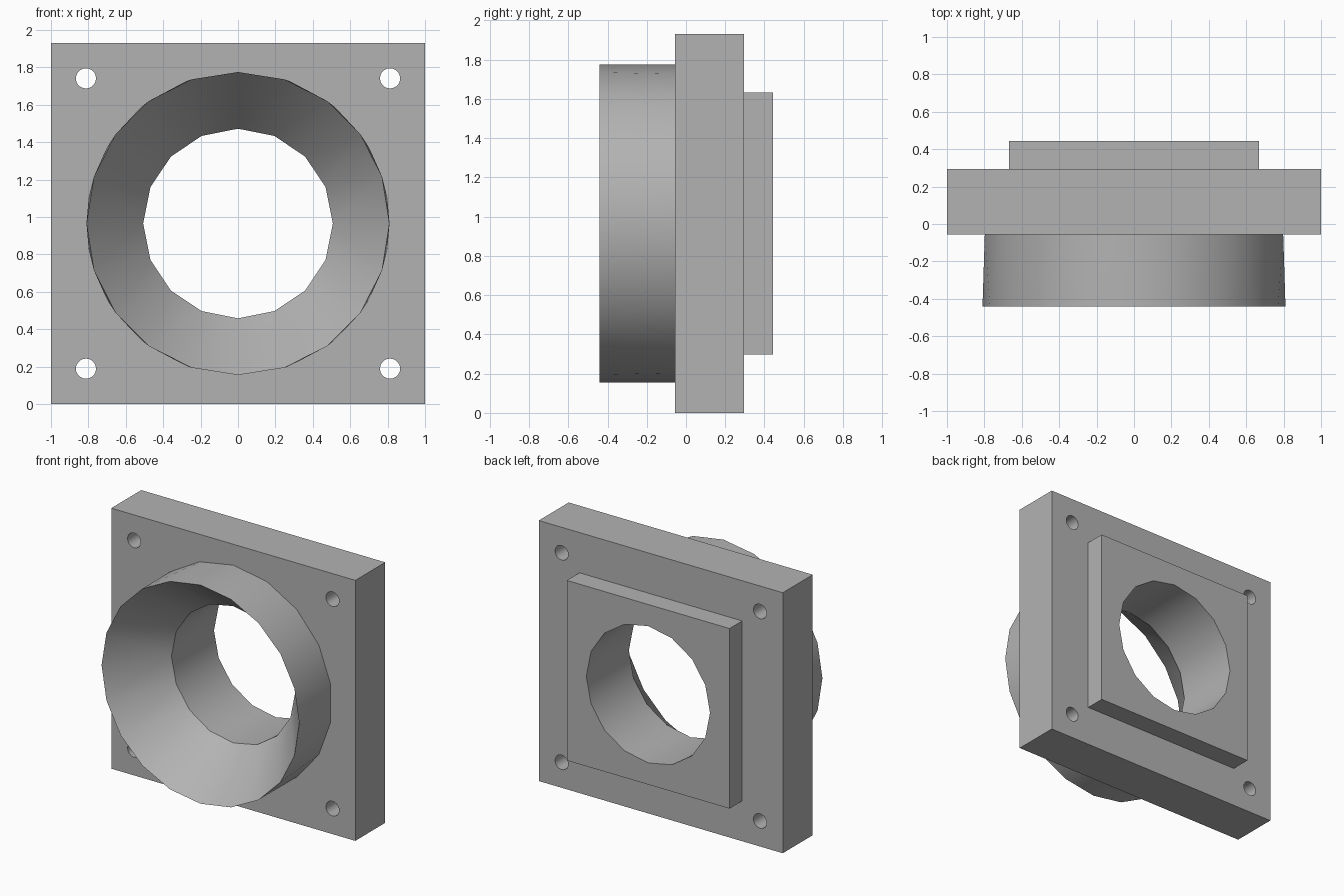
import bpy
import bmesh
from math import sin, cos, pi, radians

cube = bpy.data.objects.get("Cube")
if cube:
    bpy.data.objects.remove(cube, do_unlink=True)

MID_Z = 0.965
FRONT, PLATE_FRONT, PLATE_BACK, BACK = -0.44, -0.055, 0.295, 0.443
FLARE_R, BORE_R, BOLT_R = 0.81, 0.507, 0.054

grey = bpy.data.materials.new("grey_metal")
grey.use_nodes = True
colour = (0.45, 0.45, 0.45, 1)
grey.diffuse_color = colour
grey.node_tree.nodes["Principled BSDF"].inputs["Base Color"].default_value = colour


def make_object(name, bm):
    bmesh.ops.recalc_face_normals(bm, faces=bm.faces)
    mesh = bpy.data.meshes.new(name)
    bm.to_mesh(mesh)
    bm.free()
    mesh.materials.append(grey)
    obj = bpy.data.objects.new(name, mesh)
    bpy.context.collection.objects.link(obj)
    return obj


def ring(bm, radius, sides, y, x=0, z=MID_Z):
    """Closed loop of edges in an xz plane, first corner at the top."""
    verts = [bm.verts.new((x + radius * sin(2 * pi * i / sides), y,
                           z + radius * cos(2 * pi * i / sides)))
             for i in range(sides)]
    return [bm.edges.new((verts[i - 1], verts[i])) for i in range(sides)]


def block(name, half_x, half_z, y0, y1):
    bm = bmesh.new()
    bmesh.ops.create_cube(bm, size=1)
    for v in bm.verts:
        v.co = (v.co.x * 2 * half_x, y0 + (v.co.y + 0.5) * (y1 - y0),
                MID_Z + v.co.z * 2 * half_z)
    return make_object(name, bm)


def drill(target, radius, sides, x=0, z=MID_Z):
    """Cut a straight hole along y."""
    bm = bmesh.new()
    edges = ring(bm, radius, sides, -1, x, z) + ring(bm, radius, sides, 1, x, z)
    bmesh.ops.bridge_loops(bm, edges=edges)
    bmesh.ops.holes_fill(bm, edges=bm.edges, sides=0)
    cutter = make_object("hole_cutter", bm)
    cutter.hide_render = True
    mod = target.modifiers.new("hole", 'BOOLEAN')
    mod.operation, mod.solver, mod.object = 'DIFFERENCE', 'EXACT', cutter
    bpy.context.view_layer.objects.active = target
    bpy.ops.object.modifier_apply(modifier=mod.name)
    bpy.data.objects.remove(cutter, do_unlink=True)


# Square mounting plate with bore and four bolt holes
plate = block("mounting_plate", 1.0, MID_Z, PLATE_FRONT, PLATE_BACK)
drill(plate, BORE_R, 16)
for sx in (-1, 1):
    for sz in (-1, 1):
        drill(plate, BOLT_R, 20, sx * 0.813, MID_Z + sz * 0.776)

# Raised square step on the back
step = block("back_step", 0.667, 0.667, PLATE_BACK, BACK)
drill(step, BORE_R, 16)

# Flared collar: knife-edged rim, outer wall and inner cone
bm = bmesh.new()
rim = ring(bm, FLARE_R, 20, FRONT)
base = ring(bm, FLARE_R, 18, PLATE_FRONT)
throat = ring(bm, BORE_R, 16, PLATE_FRONT)
bmesh.ops.bridge_loops(bm, edges=rim + base)
bmesh.ops.bridge_loops(bm, edges=rim + throat)
bmesh.ops.bridge_loops(bm, edges=base + throat)
collar = make_object("flared_collar", bm)

# Smooth round walls, crisp edges
for obj in (plate, step, collar):
    bpy.ops.object.select_all(action='DESELECT')
    obj.select_set(True)
    bpy.context.view_layer.objects.active = obj
    bpy.ops.object.shade_smooth_by_angle(angle=radians(30))
